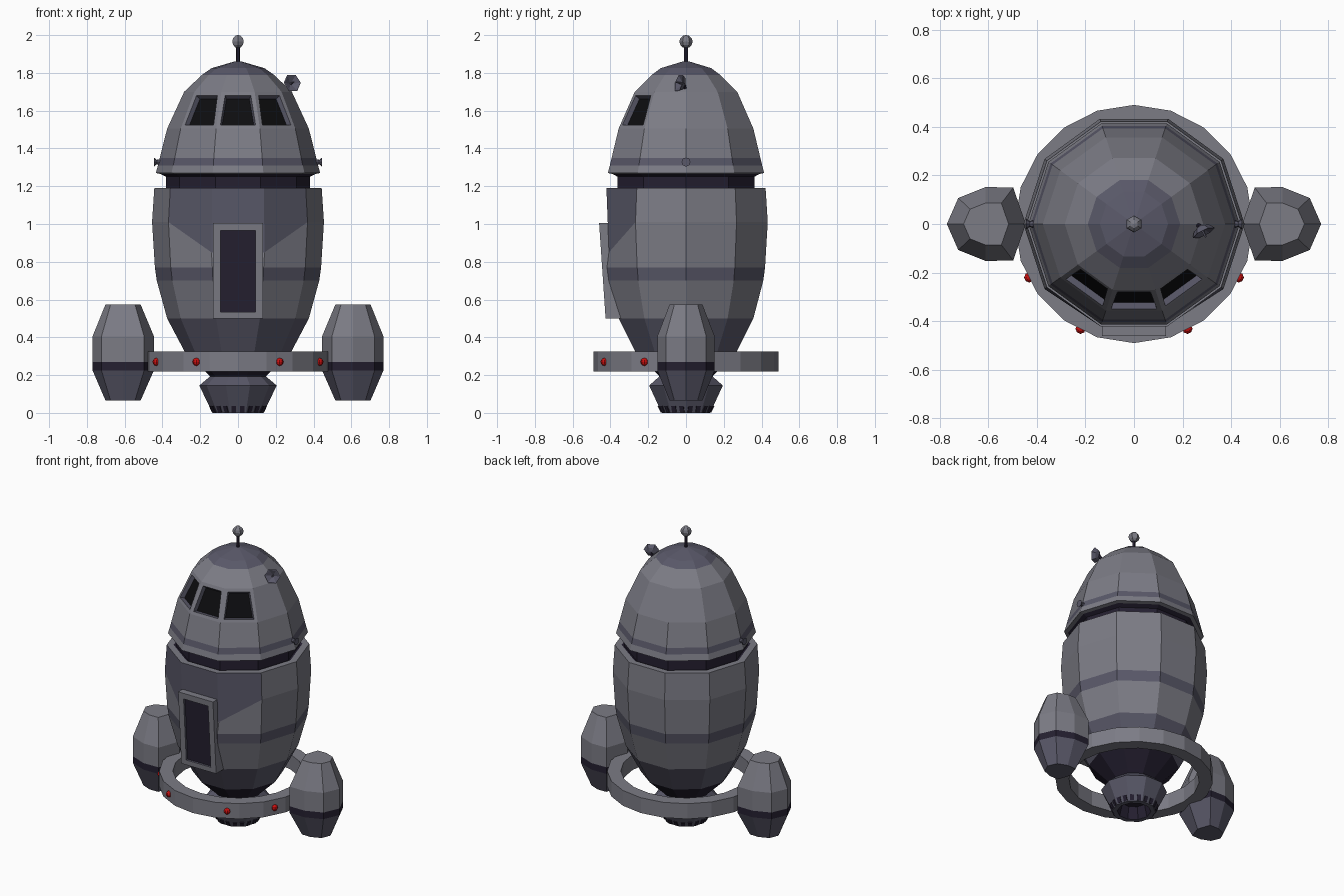
import bpy, bmesh
from math import cos, sin, pi, radians
from mathutils import Vector, Matrix

if "Cube" in bpy.data.objects:
    bpy.data.objects.remove(bpy.data.objects["Cube"])


def material(name, r, g, b):
    m = bpy.data.materials.new(name)
    m.diffuse_color = (r, g, b, 1)
    m.use_nodes = True
    m.node_tree.nodes["Principled BSDF"].inputs["Base Color"].default_value = m.diffuse_color
    return m


MATS = [material("hull_grey", .2, .2, .235), material("band_purple", .1, .098, .14),
        material("deep_purple", .018, .014, .03), material("glass_black", .004, .004, .005),
        material("lamp_red", .6, .005, .005)]
GREY, BAND, DEEP, GLASS, RED = range(5)


def finish(name, bm):
    bmesh.ops.recalc_face_normals(bm, faces=bm.faces)
    me = bpy.data.meshes.new(name)
    bm.to_mesh(me)
    bm.free()
    for m in MATS:
        me.materials.append(m)
    ob = bpy.data.objects.new(name, me)
    bpy.context.collection.objects.link(ob)
    return ob


def loft(rings, mats, caps=(GREY, GREY), closed=False):
    """Skin rings of points; mats holds one material index per band."""
    bm = bmesh.new()
    vs = [[bm.verts.new(p) for p in r] for r in rings]
    n = len(rings[0])
    for k, m in enumerate(mats):
        a, b = vs[k], vs[(k + 1) % len(vs)]
        for i in range(n):
            j = (i + 1) % n
            bm.faces.new((a[i], a[j], b[j], b[i])).material_index = m
    if not closed:
        bm.faces.new(vs[0][::-1]).material_index = caps[0]
        bm.faces.new(vs[-1]).material_index = caps[1]
    return bm


def circle(r, z, n=10):
    return [Vector((r * cos(2 * pi * i / n), r * sin(2 * pi * i / n), z)) for i in range(n)]


def ball(name, pos, r, mat, u=6, v=5):
    bm = bmesh.new()
    bmesh.ops.create_uvsphere(bm, u_segments=u, v_segments=v, radius=r)
    bmesh.ops.translate(bm, verts=bm.verts, vec=pos)
    for f in bm.faces:
        f.material_index = mat
    return finish(name, bm)


def rod(name, profile, mats, pos, axis, n=8, caps=(GREY, GREY)):
    bm = loft([circle(r, z, n) for r, z in profile], mats, caps)
    rot = Vector(axis).to_track_quat('Z', 'Y').to_matrix().to_4x4()
    bm.transform(Matrix.Translation(pos) @ rot)
    return finish(name, bm)


# Lower hull: ten sides, front corners pulled down above the door
prof = [(.14, .185), (.17, .215), (.28, .32), (.375, .5), (.43, .70), (.44, .77),
        (.455, 1.01), (.443, 1.19), (.40, 1.19), (.38, 1.18)]
rings = [circle(r, z) for r, z in prof]
for i in (7, 8):
    rings[6][i].z = .85
    rings[6][i].y = -.408
bm = loft(rings, [DEEP, DEEP, BAND, GREY, BAND, GREY, GREY, GREY, DEEP], (DEEP, DEEP))
for f in bm.faces:
    c = f.calc_center_median()
    if 1.0 < c.z < 1.15 and c.y < -.2 and abs(c.x) < .3:
        f.material_index = BAND
finish("lower_hull", bm)

# Dark joint between hull and nose
finish("neck_joint", loft([circle(.382, 1.15), circle(.382, 1.29)], [DEEP], (DEEP, DEEP)))

# Nose with three inset windows
prof = [(.38, 1.25), (.41, 1.265), (.435, 1.27), (.424, 1.31), (.414, 1.35), (.375, 1.505),
        (.285, 1.70), (.19, 1.79), (.14, 1.825), (.02, 1.86)]
bm = loft([circle(r, z) for r, z in prof],
          [DEEP, GREY, GREY, BAND, GREY, GREY, GREY, BAND, BAND], (DEEP, BAND))
bmesh.ops.recalc_face_normals(bm, faces=bm.faces)
panes = [f for f in bm.faces if 1.55 < f.calc_center_median().z < 1.65
         and f.calc_center_median().y < -.2]
bmesh.ops.inset_individual(bm, faces=panes, thickness=.03)
res = bmesh.ops.inset_individual(bm, faces=panes, thickness=.012, depth=-.025)
for f in res["faces"]:
    f.material_index = BAND
for f in panes:
    f.material_index = GLASS
finish("nose_with_windows", bm)

# Hollow engine nozzle with a row of slots
prof = [(.14, .20), (.205, .145), (.135, .0), (.105, .0), (.085, .08)]
finish("engine_nozzle", loft([circle(r, z) for r, z in prof],
                             [BAND, BAND, BAND, DEEP], (DEEP, DEEP)))
bm = bmesh.new()
for i in range(10):
    for s in (-.022, .022):
        m = (Matrix.Rotation(2 * pi * (i + .5) / 10, 4, 'Z') @ Matrix.Translation((.136, s, .022))
             @ Matrix.Rotation(radians(25), 4, 'Y') @ Matrix.Diagonal((.014, .024, .036, 1)))
        bmesh.ops.create_cube(bm, size=1, matrix=m)
for f in bm.faces:
    f.material_index = DEEP
finish("nozzle_slots", bm)


# Door: leaning frame with a sunken dark panel
def door_ring(w, z0, z1, y):
    return [Vector((x, y + (1.005 - z) * .068, z))
            for x, z in ((-w, z0), (w, z0), (w, z1), (-w, z1))]


finish("door", loft([door_ring(.132, .5, 1.005, -.36), door_ring(.132, .5, 1.005, -.46),
                     door_ring(.093, .535, .965, -.46), door_ring(.093, .535, .965, -.445)],
                    [GREY, GREY, BAND], (GREY, DEEP)))

# Landing ring
finish("landing_ring", loft([circle(.49, .22, 20), circle(.49, .325, 20),
                             circle(.405, .325, 20), circle(.405, .22, 20)],
                            [GREY] * 4, closed=True))

# Red lamps on the front of the ring
for a in (207, 243, 297, 333):
    t = radians(a)
    ball("ring_lamp", (.484 * cos(t), .484 * sin(t), .27), .021, RED, 8, 6)

# Side pods and nose side lamps, mirrored
half = [(.16, 0), (.113, .107), (0, .152), (-.113, .15), (-.165, 0)]
plan = half + [(u, -y) for u, y in half[3:0:-1]]
for s in (-1, 1):
    rings = [[Vector((s * (.61 + u * k), y * k, z)) for u, y in plan]
             for k, z in ((.57, .065), (1, .225), (1, .27), (1, .405), (.57, .575))]
    finish("side_pod", loft(rings, [BAND, DEEP, GREY, GREY], (BAND, GREY)))
    rod("nose_side_lamp", [(.018, 0), (.012, .03), (.024, .045)], [BAND, BAND],
        (s * .40, 0, 1.328), (s, 0, 0), caps=(BAND, BAND))

# Antenna mast and ball
rod("antenna_mast", [(.011, 0), (.011, .11)], [DEEP], (0, 0, 1.845), (0, 0, 1), 6)
ball("antenna_ball", (0, 0, 1.966), .035, GREY, 6, 6)

# Small dish on the nose
axis = Vector((.43, -.9, .25)).normalized()
centre = Vector((.283, -.028, 1.745))
rod("dish", [(.012, -.022), (.035, -.012), (.05, .01), (.044, .01), (.008, -.01)],
    [BAND] * 4, centre, axis, 6, (BAND, BAND))
rod("dish_feed", [(.007, -.02), (.004, .03)], [BAND], centre, axis, 5)
foot = Vector((.245, 0, 1.69))
rod("dish_post", [(.009, 0), (.009, .06)], [DEEP], foot, centre - axis * .02 - foot, 5)
